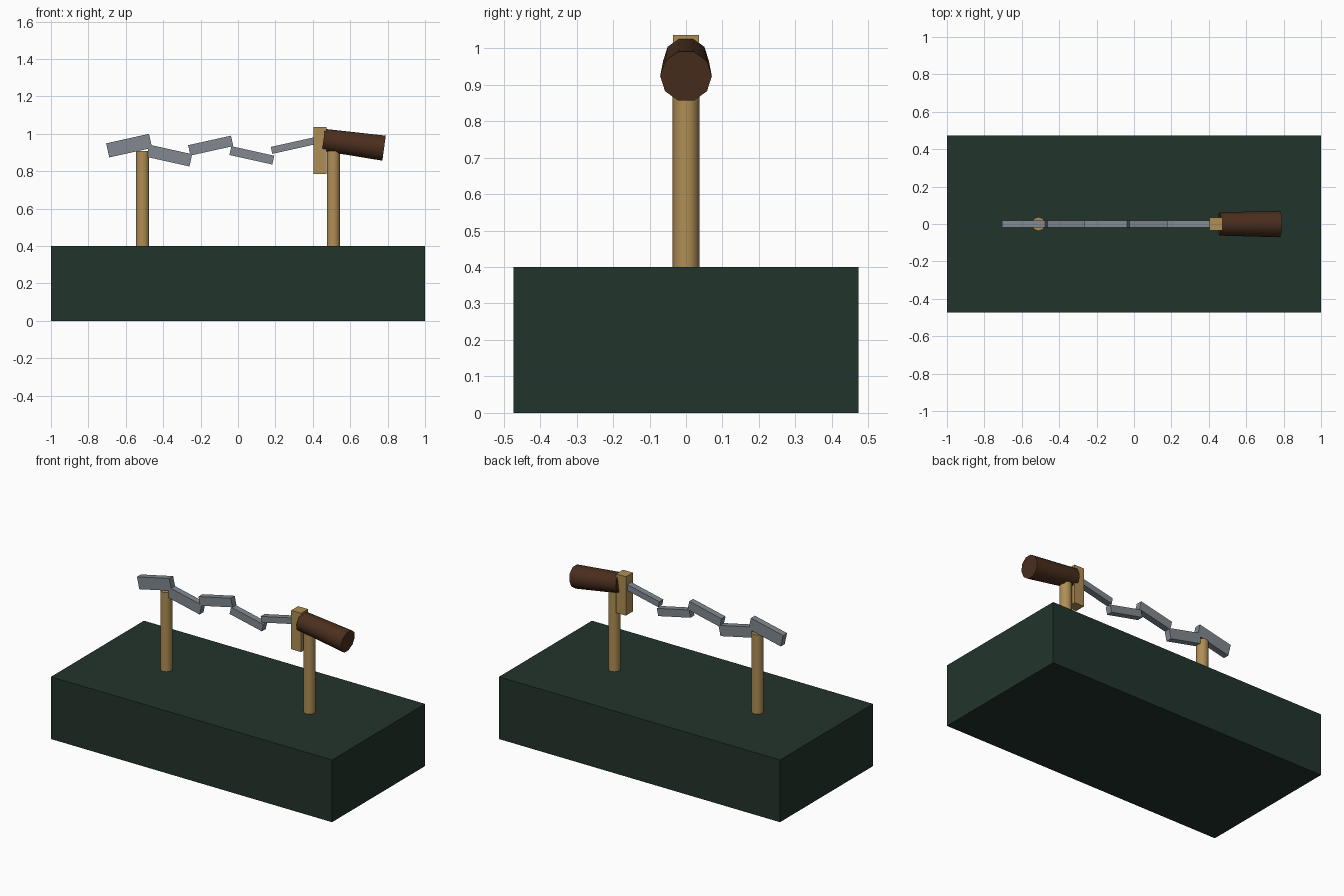
import bpy
from math import radians, atan2, hypot, pi

cube = bpy.data.objects.get("Cube")
if cube:
    bpy.data.objects.remove(cube, do_unlink=True)


def material(name, rgb):
    m = bpy.data.materials.new(name)
    m.use_nodes = True
    m.diffuse_color = (*rgb, 1)
    bsdf = next(n for n in m.node_tree.nodes if n.type == 'BSDF_PRINCIPLED')
    bsdf.inputs["Base Color"].default_value = (*rgb, 1)
    return m


green = material("dark green", (0.016, 0.034, 0.025))
steel = material("steel grey", (0.22, 0.25, 0.28))
wood = material("light wood", (0.43, 0.27, 0.09))
brown = material("dark brown", (0.07, 0.028, 0.013))


def box(name, center, size, mat, tilt=0):
    """Box tilted upward toward +x by the given degrees."""
    bpy.ops.mesh.primitive_cube_add(size=1, location=center,
                                    rotation=(0, -radians(tilt), 0))
    ob = bpy.context.object
    ob.name = name
    ob.scale = size
    ob.data.materials.append(mat)
    return ob


def rod(name, start, end, r_start, r_end, mat):
    """Ten-sided tapered rod between two (x, z) points."""
    dx, dz = end[0] - start[0], end[1] - start[1]
    bpy.ops.mesh.primitive_cone_add(
        vertices=10, radius1=r_start, radius2=r_end, depth=hypot(dx, dz),
        location=((start[0] + end[0]) / 2, 0, (start[1] + end[1]) / 2),
        rotation=(0, atan2(dx, dz), 0))
    ob = bpy.context.object
    ob.name = name
    ob.data.materials.append(mat)
    bpy.ops.object.shade_smooth_by_angle(angle=radians(40))
    return ob


# Display plinth
box("plinth", (0, 0, 0.2), (2, 0.945, 0.4), green)

# Two support posts
for side, x in (("right", -0.51), ("left", 0.51)):
    rod(side + "_post", (x, 0.39), (x, 0.909), 0.037, 0.037, wood)

# Zigzag blade: x, z and height of each segment, thickening toward the tip
segments = [(-0.582, 0.937, 0.077), (-0.367, 0.884, 0.067),
            (-0.146, 0.937, 0.057), (0.074, 0.885, 0.048),
            (0.294, 0.937, 0.038)]
for i, (x, z, height) in enumerate(segments):
    box(f"blade_segment_{i + 1}", (x, 0, z), (0.235, 0.04, height), steel,
        tilt=-12.5 if i % 2 else 12.5)

# Guard and tapered grip
box("guard", (0.438, 0, 0.911), (0.07, 0.07, 0.25), wood)
rod("grip", (0.457, 0.968), (0.781, 0.9235), 0.062, 0.071, brown)
